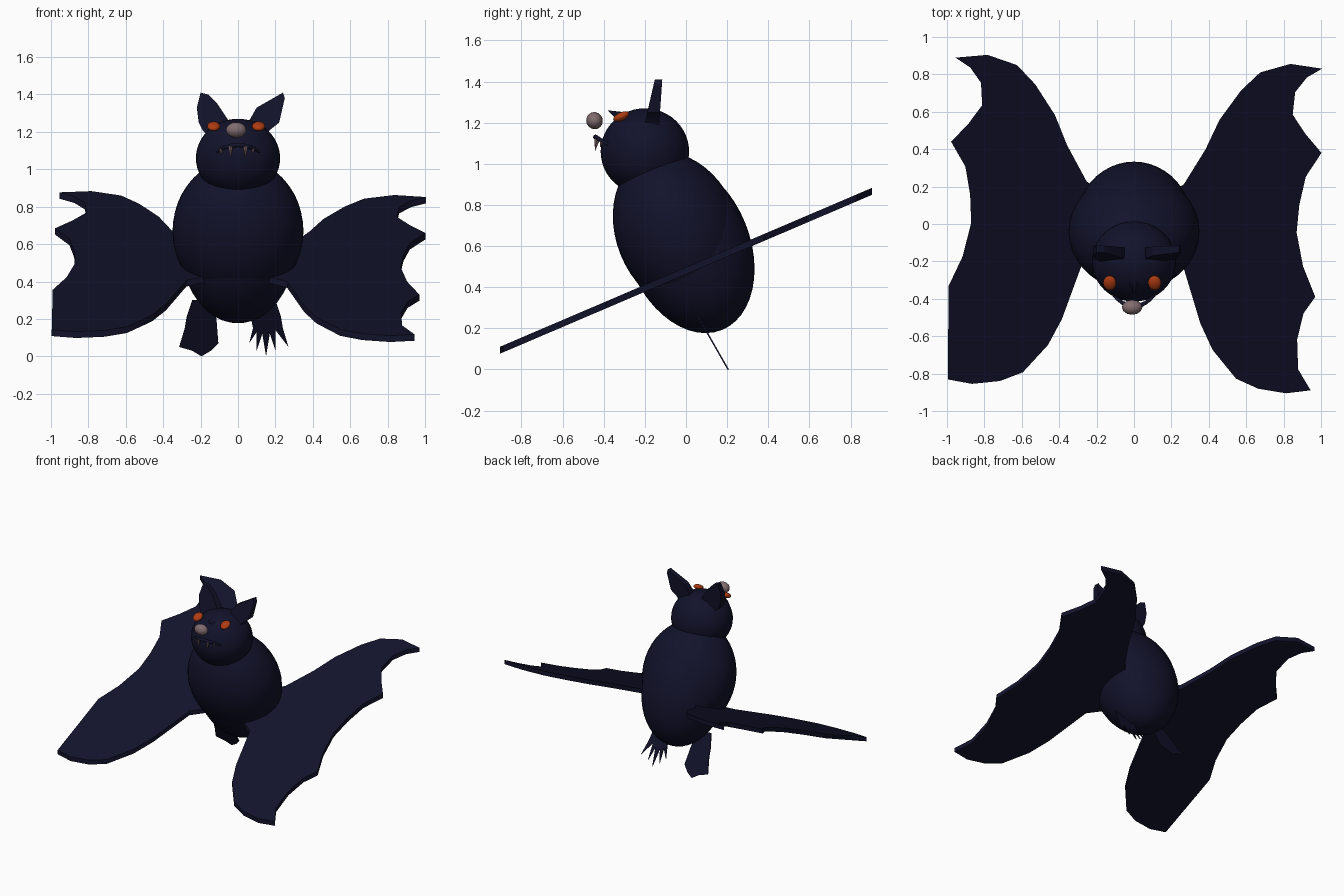
import bpy, bmesh, math
from mathutils import Vector, Matrix

cube = bpy.data.objects.get("Cube")
if cube:
    bpy.data.objects.remove(cube, do_unlink=True)


def material(name, rgb):
    m = bpy.data.materials.new(name)
    m.use_nodes = True
    m.diffuse_color = (*rgb, 1)
    bsdf = next(n for n in m.node_tree.nodes if n.type == 'BSDF_PRINCIPLED')
    bsdf.inputs["Base Color"].default_value = (*rgb, 1)
    return m


NAVY = material("midnight navy", (0.006, 0.006, 0.024))
PINK = material("dusky pink", (0.22, 0.15, 0.16))
RED = material("ember red", (0.42, 0.045, 0.006))


def finish(name, bm, mat, angle=40):
    bmesh.ops.recalc_face_normals(bm, faces=bm.faces)
    me = bpy.data.meshes.new(name)
    bm.to_mesh(me)
    bm.free()
    ob = bpy.data.objects.new(name, me)
    bpy.context.collection.objects.link(ob)
    me.materials.append(mat)
    bpy.ops.object.select_all(action='DESELECT')
    ob.select_set(True)
    bpy.context.view_layer.objects.active = ob
    bpy.ops.object.shade_smooth_by_angle(angle=math.radians(angle))
    return ob


def ellipsoid(name, loc, radii, mat, tilt=0, seg=40, rings=24):
    bm = bmesh.new()
    m = (Matrix.Translation(loc) @ Matrix.Rotation(math.radians(tilt), 4, 'X')
         @ Matrix.Diagonal((*radii, 1)))
    bmesh.ops.create_uvsphere(bm, u_segments=seg, v_segments=rings, radius=1, matrix=m)
    return finish(name, bm, mat)


def cone(name, base, tip, radius, mat, seg=12):
    bm = bmesh.new()
    base, tip = Vector(base), Vector(tip)
    d = tip - base
    m = Matrix.Translation((base + tip) / 2) @ d.to_track_quat('Z', 'Y').to_matrix().to_4x4()
    bmesh.ops.create_cone(bm, cap_ends=True, segments=seg, radius1=radius,
                          radius2=0, depth=d.length, matrix=m)
    return finish(name, bm, mat)


def plate(name, points, place, mat):
    """Prism from a 2D outline; place(a, b, side) gives the 3D point on side -1 or 1."""
    bm = bmesh.new()
    rows = [[bm.verts.new(place(a, b, s)) for a, b in points] for s in (-1, 1)]
    n = len(points)
    caps = [bm.faces.new(r) for r in rows]
    for i in range(n):
        j = (i + 1) % n
        bm.faces.new((rows[0][i], rows[0][j], rows[1][j], rows[1][i]))
    bmesh.ops.triangulate(bm, faces=caps)
    return finish(name, bm, mat, 30)


# Body, chest and head
ellipsoid("body", (0, 0.01, 0.6), (0.31, 0.3, 0.44), NAVY, 22)
ellipsoid("chest", (0, -0.04, 0.67), (0.35, 0.3, 0.4), NAVY, 22)
ellipsoid("head", (0, -0.2, 1.06), (0.225, 0.215, 0.21), NAVY)

# Scalloped wings, sloping up to the back and turned slightly about z
WING = [(0.1, 0.12), (0.26, 0.22), (0.37, 0.41), (0.44, 0.57), (0.55, 0.73), (0.65, 0.83),
        (0.81, 0.88), (0.98, 0.86), (0.9, 0.81), (0.84, 0.73), (0.83, 0.61), (0.9, 0.51),
        (0.99, 0.41), (0.91, 0.28), (0.88, 0.13), (0.87, -0.02), (0.91, -0.2),
        (0.98, -0.36), (0.92, -0.45), (0.89, -0.59), (0.9, -0.75), (0.97, -0.86),
        (0.84, -0.88), (0.69, -0.86), (0.57, -0.81), (0.44, -0.66), (0.37, -0.52),
        (0.31, -0.34), (0.27, -0.22), (0.1, -0.12)]
TURN = 0.03


def wing_place(sx):
    def place(a, b, s):
        x, y = a * sx + b * TURN, b - a * sx * TURN
        return (x, y, 0.48 + 0.427 * y + 0.017 * s)
    return place


for side, sx in (("left", 1), ("right", -1)):
    plate(side + "_wing", WING, wing_place(sx), NAVY)


# Ears, thinner toward the tip
def ear_place(a, b, s):
    h = b - 1.2
    return (a, -0.165 + 0.15 * h + s * (0.035 - 0.08 * h), b)


plate("left_ear", [(0.06, 1.2), (0.06, 1.26), (0.1, 1.33), (0.17, 1.37), (0.24, 1.41),
                   (0.25, 1.38), (0.22, 1.25), (0.17, 1.21), (0.15, 1.17)], ear_place, NAVY)
plate("right_ear", [(-0.05, 1.2), (-0.05, 1.26), (-0.11, 1.35), (-0.16, 1.4), (-0.2, 1.41),
                    (-0.22, 1.33), (-0.21, 1.25), (-0.19, 1.21), (-0.15, 1.17)], ear_place, NAVY)

# Eyes, nose and the bridge behind the nose
for side, x in (("left", 0.11), ("right", -0.13)):
    ellipsoid(side + "_eye", (x, -0.315, 1.23), (0.035, 0.042, 0.02), RED, 25, 20, 12)
ellipsoid("nose", (-0.01, -0.445, 1.21), (0.055, 0.04, 0.042), PINK, 20, 12, 8)
cone("nose_bridge", (0, -0.26, 1.2), (0, -0.38, 1.26), 0.05, NAVY)

# Frowning lip as a tapered tube
curve = bpy.data.curves.new("lip", 'CURVE')
curve.dimensions = '3D'
curve.bevel_depth = 0.012
curve.use_fill_caps = True
spline = curve.splines.new('POLY')
spline.points.add(8)
for i, p in enumerate(spline.points):
    t = i / 4 - 1
    p.co = (0.12 * t, -0.44 + 0.07 * t * t, 1.13 - 0.04 * t * t, 1)
    p.radius = 1 - 0.5 * t * t
lip = bpy.data.objects.new("lip", curve)
bpy.context.collection.objects.link(lip)
curve.materials.append(NAVY)

# Fangs
for i, (x, length, r) in enumerate([(-0.09, 0.03, 0.01), (-0.04, 0.06, 0.014),
                                    (0.04, 0.06, 0.014), (0.08, 0.03, 0.01)]):
    y = -0.44 + 4.8 * x * x
    z = 1.125 - 2.5 * x * x
    cone("fang_%d" % (i + 1), (x, y, z), (x, y - 0.01, z - length), r, PINK, 8)

# Thin clawed feet
FOOT = [(0.1, 0.3), (0.07, 0.2), (0.08, 0.15), (0.06, 0.07), (0.1, 0.13), (0.1, 0.03),
        (0.13, 0.12), (0.15, 0.0), (0.17, 0.12), (0.2, 0.03), (0.2, 0.14), (0.27, 0.05),
        (0.24, 0.15), (0.23, 0.21), (0.2, 0.3)]
for side, sx, dx in (("left", 1, 0), ("right", -1, -0.045)):
    plate(side + "_foot", FOOT,
          lambda a, b, s: (a * sx + dx, 0.205 - 0.57 * b + 0.004 * s, b), NAVY)
